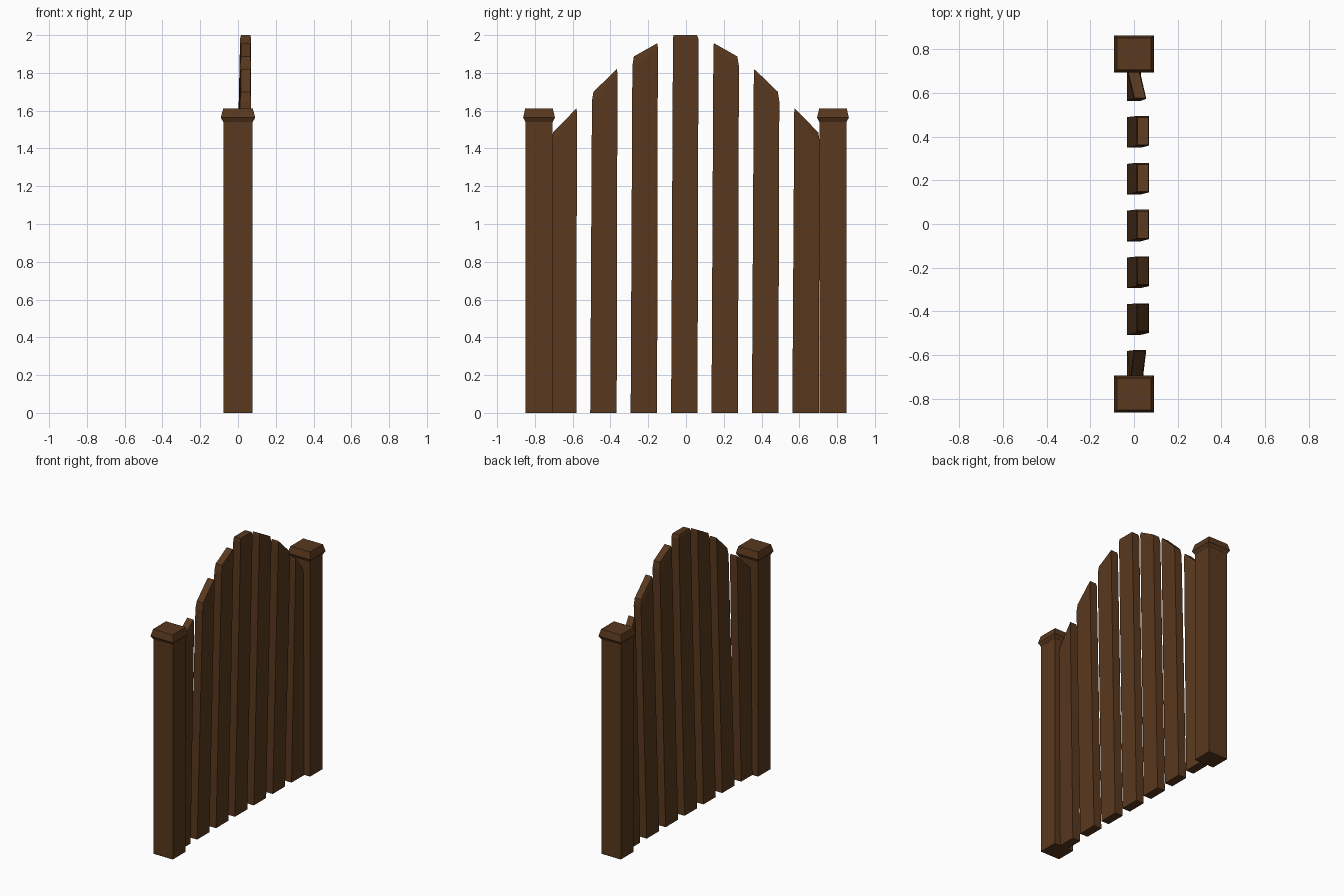
import bpy

if "Cube" in bpy.data.objects:
    bpy.data.objects.remove(bpy.data.objects["Cube"])

wood = bpy.data.materials.new("dark_wood")
wood.diffuse_color = (0.1, 0.04, 0.013, 1)
wood.use_nodes = True
wood.node_tree.nodes["Principled BSDF"].inputs["Base Color"].default_value = wood.diffuse_color


def add_mesh(name, verts, faces):
    me = bpy.data.meshes.new(name)
    me.from_pydata(verts, [], faces)
    me.materials.append(wood)
    ob = bpy.data.objects.new(name, me)
    bpy.context.collection.objects.link(ob)
    return ob


def loft(name, rings):
    """Close a stack of equal-length vertex rings into a solid."""
    n = len(rings[0])
    verts = [v for r in rings for v in r]
    faces = [tuple(reversed(range(n))), tuple(range(len(verts) - n, len(verts)))]
    for k in range(len(rings) - 1):
        for i in range(n):
            j = (i + 1) % n
            faces.append((k * n + i, k * n + j, (k + 1) * n + j, (k + 1) * n + i))
    return add_mesh(name, verts, faces)


def rect(hx, hy, y, z):
    return [(-hx, y - hy, z), (hx, y - hy, z), (hx, y + hy, z), (-hx, y + hy, z)]


# Gate posts with flared caps
for side, y in (("left", -0.778), ("right", 0.778)):
    loft("post_" + side, [rect(0.077, 0.071, y, z) for z in (0, 1.545)])
    loft("post_cap_" + side, [rect(0.078, 0.072, y, 1.54),
                              rect(0.091, 0.084, y, 1.563),
                              rect(0.078, 0.073, y, 1.612)])


def plank(i):
    """Leaning plank with a sloped top that is lower on its outer edge."""
    s = -1 if i < 0 else 1
    lo, hi = {0: (2.0, 2.0), 1: (1.887, 1.957), 2: (1.70, 1.82), 3: (1.485, 1.612)}[abs(i)]
    # lean towards +x at the outer and inner top corners
    outer, inner = {3: (-0.003, 0.028), -3: (0.012, 0.028)}.get(i, (0.041, 0.041))
    yb, yt, w = i * 0.214 - 0.009, i * 0.214 - 0.002, 0.07
    drop = 0.02 if i == 0 else 0.05

    def ring(y, dy, z, half_bottom, half_top, lean):
        return y + dy, z, half_bottom, lean

    # rings run up the plank: bottom, shoulder, top
    def level(y, w_out, w_in, z_out, z_in, h, l_out, l_in):
        pts = [(l_out - h, y + s * w_out, z_out), (l_out + h, y + s * w_out, z_out),
               (l_in + h, y - s * w_in, z_in), (l_in - h, y - s * w_in, z_in)]
        return pts if s < 0 else pts[::-1]

    loft("plank_%d" % (i + 4), [
        level(yb, w, w, 0, 0, 0.031, 0, 0),
        level(yt, w - 0.002, w - 0.003, lo - drop, hi - 0.02, 0.029, outer - 0.001, inner - 0.001),
        level(yt, w - 0.010, w - 0.006, lo, hi, 0.025, outer, inner)])


# Seven pickets forming an arch
for i in range(-3, 4):
    plank(i)
